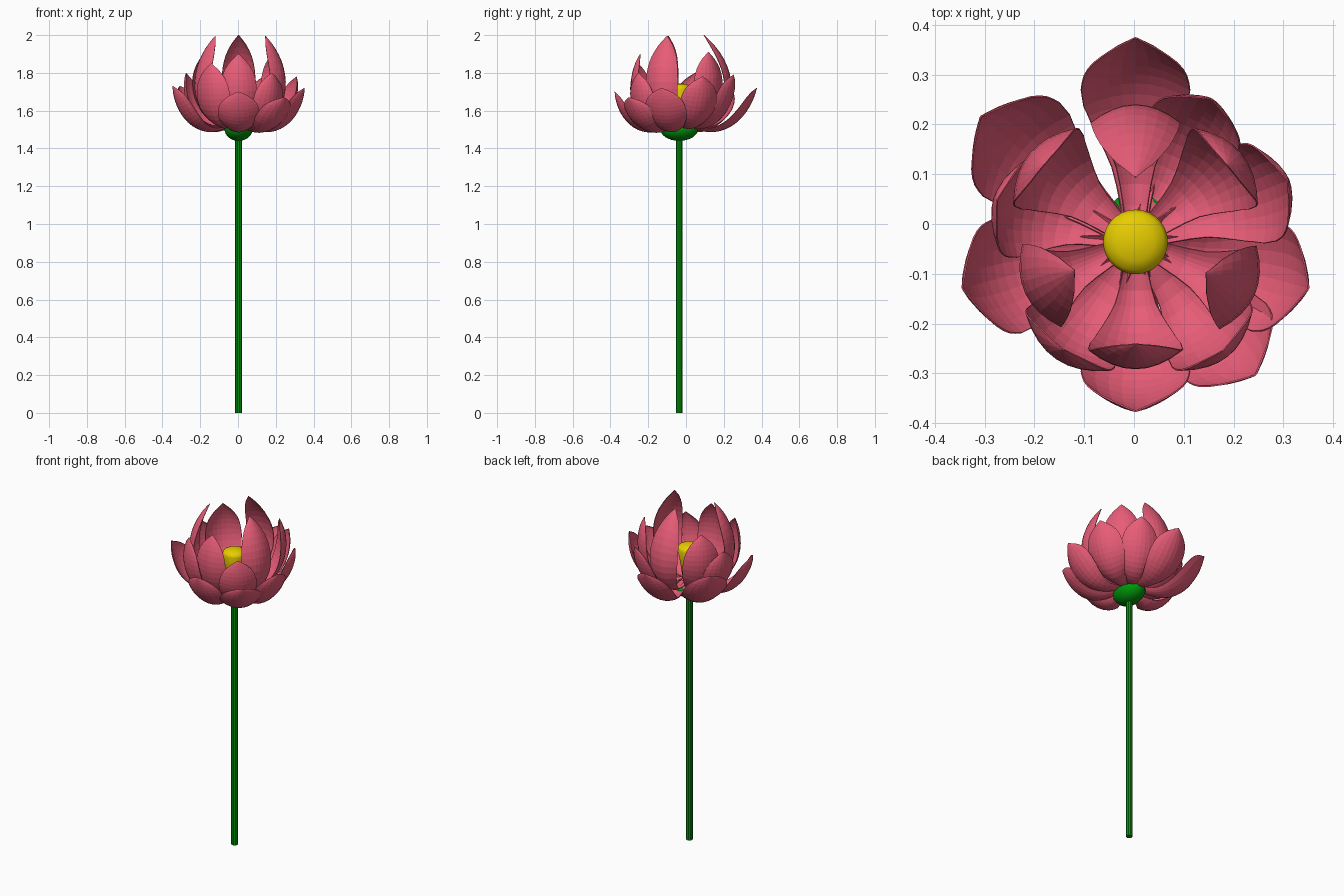
import bpy, bmesh, math
from mathutils import Vector

cube = bpy.data.objects.get("Cube")
if cube:
    bpy.data.objects.remove(cube, do_unlink=True)

CENTRE = Vector((0.003, -0.036, 0))


def material(name, rgb):
    mat = bpy.data.materials.new(name)
    mat.use_nodes = True
    mat.diffuse_color = (*rgb, 1)
    mat.node_tree.nodes["Principled BSDF"].inputs["Base Color"].default_value = (*rgb, 1)
    return mat


PINK = material("petal pink", (0.8, 0.108, 0.185))
GREEN = material("stem green", (0.0, 0.3, 0.003))
YELLOW = material("seed yellow", (0.8, 0.61, 0.0))


def add_object(name, bm, mat, smooth=False):
    bmesh.ops.recalc_face_normals(bm, faces=bm.faces)
    mesh = bpy.data.meshes.new(name)
    bm.to_mesh(mesh)
    bm.free()
    mesh.materials.append(mat)
    for poly in mesh.polygons:
        poly.use_smooth = smooth
    obj = bpy.data.objects.new(name, mesh)
    bpy.context.collection.objects.link(obj)
    return obj


def lathe(name, profile, mat, sides, stretch=1.0, smooth=True):
    """Spin (radius, height) points about the flower axis."""
    bm = bmesh.new()
    rings = []
    for r, z in profile:
        turns = [2 * math.pi * i / sides for i in range(sides)]
        rings.append([bm.verts.new(CENTRE + Vector((r * math.cos(a), stretch * r * math.sin(a), z)))
                      for a in turns])
    for low, high in zip(rings, rings[1:]):
        for i in range(sides):
            j = (i + 1) % sides
            bm.faces.new((low[i], low[j], high[j], high[i]))
    bm.faces.new(rings[0])
    bm.faces.new(rings[-1])
    return add_object(name, bm, mat, smooth)


# Relative half width along a petal, from base to small pointed tip
OUTLINE = [(0, 0.2), (0.2, 0.4), (0.4, 0.76), (0.55, 0.95), (0.68, 1.0),
           (0.8, 0.92), (0.88, 0.74), (0.94, 0.48), (0.975, 0.22), (0.99, 0.08), (1, 0.015)]
ROWS, COLS = 18, 8


def outline_width(t):
    for (t0, w0), (t1, w1) in zip(OUTLINE, OUTLINE[1:]):
        if t <= t1:
            return w0 + (w1 - w0) * (t - t0) / (t1 - t0)
    return OUTLINE[-1][1]


def petal(name, dip_z, lift, angle, tip_r, tip_z, bulge, half_width):
    """Cupped petal swept along a curved spine that leaves the flower axis."""
    a = math.radians(angle)
    out, side, up = Vector((math.cos(a), math.sin(a), 0)), Vector((-math.sin(a), math.cos(a), 0)), Vector((0, 0, 1))
    pts = [Vector(p) for p in ((0.025, 1.535), (0.6 * bulge, dip_z),
                               (bulge, 1.5 + lift * (tip_z - 1.5)), (tip_r, tip_z))]
    bm = bmesh.new()
    grid = []
    for i in range(ROWS + 1):
        t = 1 - (1 - i / ROWS) ** 1.35
        s = 1 - t
        p = pts[0] * s**3 + pts[1] * 3 * s * s * t + pts[2] * 3 * s * t * t + pts[3] * t**3
        d = (pts[1] - pts[0]) * s * s + (pts[2] - pts[1]) * 2 * s * t + (pts[3] - pts[2]) * t * t
        d.normalize()
        inward = out * -d.y + up * d.x
        w = half_width * outline_width(t)
        row = []
        for k in range(COLS + 1):
            u = 2 * k / COLS - 1
            row.append(bm.verts.new(CENTRE + out * p.x + up * p.y + side * w * u + inward * 0.4 * w * u * u))
        grid.append(row)
    for r0, r1 in zip(grid, grid[1:]):
        for k in range(COLS):
            bm.faces.new((r0[k], r0[k + 1], r1[k + 1], r1[k]))
    obj = add_object(name, bm, PINK)
    thick = obj.modifiers.new("thickness", "SOLIDIFY")
    thick.thickness = 0.003
    thick.offset = 0


# Stem
lathe("stem", [(0.018, 0), (0.018, 1.47)], GREEN, 10, smooth=False)

# Green bowl under the petals
bowl = [(0.075 * math.cos(e), 1.505 + 0.065 * math.sin(e))
        for e in (math.radians(d) for d in range(-85, 10, 10))]
lathe("receptacle", bowl, GREEN, 24, stretch=1.35)

# Seed head with a shallow dome
lathe("seed_head", [(0.03, 1.5), (0.05, 1.64), (0.065, 1.715), (0.058, 1.73),
                    (0.038, 1.74), (0.012, 1.745)], YELLOW, 28)

# Petals: angle, tip radius, tip height, bulge, half width
OUTER = [(90, 0.41, 1.72, 0.375, 0.11), (141, 0.40, 1.73, 0.37, 0.122),
         (195, 0.36, 1.73, 0.345, 0.118), (270, 0.34, 1.70, 0.335, 0.11),
         (312, 0.36, 1.67, 0.335, 0.113), (345, 0.36, 1.72, 0.345, 0.113)]
MIDDLE = [(22, 0.33, 1.78, 0.35, 0.105), (62, 0.325, 1.79, 0.33, 0.098),
          (163, 0.29, 1.80, 0.33, 0.105), (236, 0.26, 1.85, 0.34, 0.107),
          (309, 0.28, 1.80, 0.34, 0.102)]
INNER = [(40, 0.24, 1.91, 0.345, 0.102), (140, 0.24, 1.90, 0.345, 0.102),
         (270, 0.205, 1.90, 0.33, 0.096), (90, 0.13, 2.0, 0.405, 0.09),
         (205, 0.135, 1.995, 0.35, 0.092), (336, 0.155, 1.995, 0.37, 0.092)]
for tier, petals, dip_z, lift in (("outer", OUTER, 1.405, 0.3),
                                  ("middle", MIDDLE, 1.425, 0.45),
                                  ("inner", INNER, 1.45, 0.53)):
    for n, shape in enumerate(petals, 1):
        petal(f"{tier}_petal_{n}", dip_z, lift, *shape)
